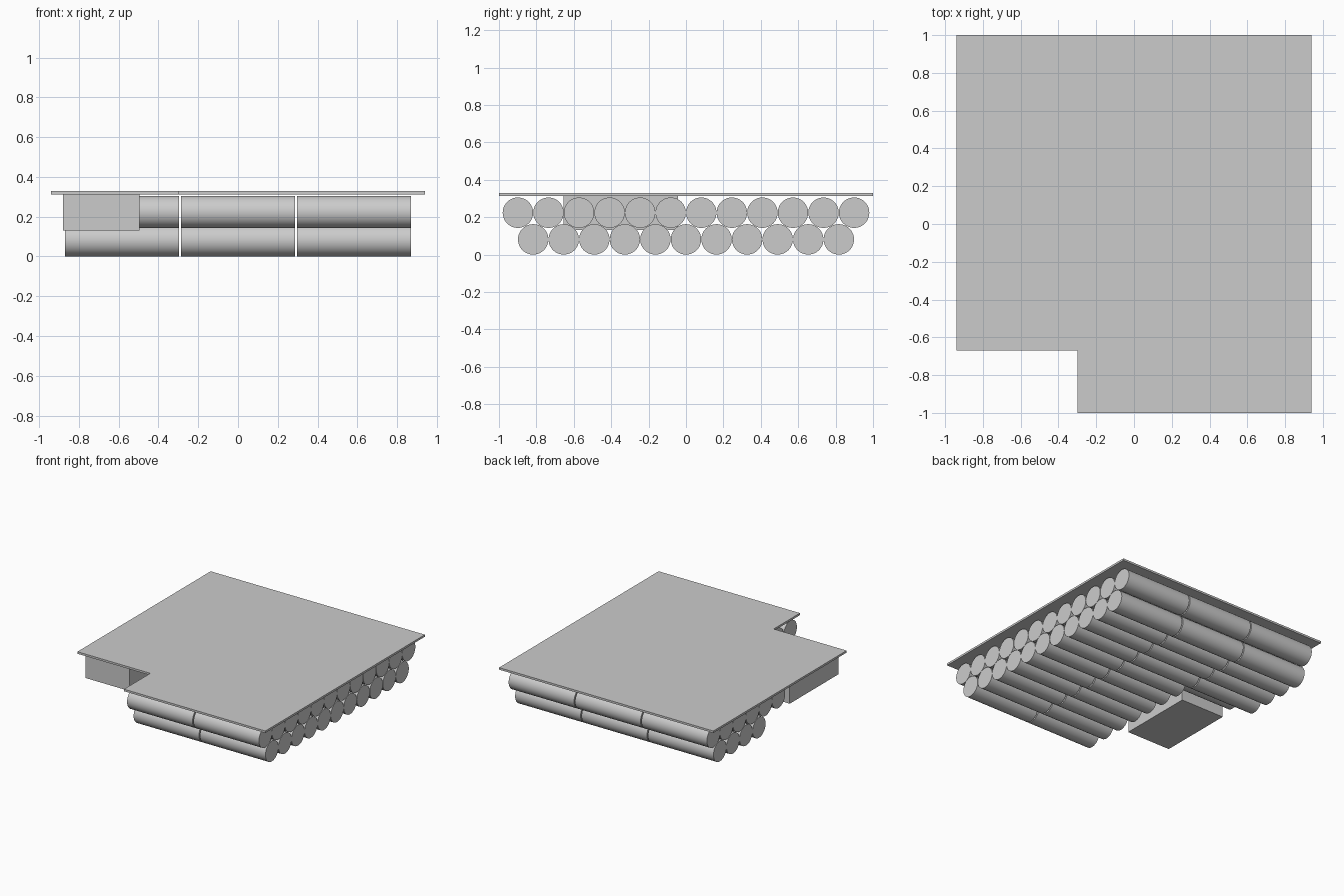
import bpy
import bmesh

default = bpy.data.objects.get("Cube")
if default:
    bpy.data.objects.remove(default, do_unlink=True)

GREY = (0.6, 0.6, 0.6, 1.0)
grey = bpy.data.materials.new("plain_grey")
grey.use_nodes = True
grey.diffuse_color = GREY
grey.node_tree.nodes["Principled BSDF"].inputs["Base Color"].default_value = GREY


def prism(name, outline, bottom, top):
    """Extrude a flat outline between two heights."""
    bm = bmesh.new()
    base = bm.faces.new([bm.verts.new((x, y, bottom)) for x, y in outline])
    side = bmesh.ops.extrude_face_region(bm, geom=[base])["geom"]
    moved = [v for v in side if isinstance(v, bmesh.types.BMVert)]
    bmesh.ops.translate(bm, verts=moved, vec=(0, 0, top - bottom))
    bmesh.ops.recalc_face_normals(bm, faces=bm.faces)
    mesh = bpy.data.meshes.new(name)
    bm.to_mesh(mesh)
    bm.free()
    mesh.materials.append(grey)
    obj = bpy.data.objects.new(name, mesh)
    bpy.context.collection.objects.link(obj)


# Deck plate with one notched corner, and the box hung beneath it
W, DECK, TOP = 0.94, 0.313, 0.329
prism("deck", [(-W, -0.67), (-0.3, -0.67), (-0.3, -1), (W, -1), (W, 1), (-W, 1)], DECK, TOP)
prism("side_box", [(-0.88, -0.655), (-0.495, -0.655), (-0.495, -0.043), (-0.88, -0.043)], 0.131, DECK)

# Float drums: one cylinder lying along x, shared by every drum
RADIUS, LENGTH, PITCH = 0.0813, 0.574, 0.1634
bpy.ops.mesh.primitive_cylinder_add(vertices=48, radius=RADIUS, depth=LENGTH, rotation=(0, 1.570796, 0))
first = bpy.context.object
bpy.ops.object.transform_apply(location=False, rotation=True, scale=False)
bpy.ops.object.shade_smooth_by_angle()
drum_mesh = first.data
drum_mesh.name = "drum"
drum_mesh.materials.append(grey)
bpy.data.objects.remove(first)


def drum_row(name, x, z, count, kept):
    """Place the rearmost drums of a row that is centred on y."""
    for i in range(kept):
        drum = bpy.data.objects.new(f"{name}_{i + 1}", drum_mesh)
        drum.location = (x, ((count - 1) / 2 - i) * PITCH, z)
        bpy.context.collection.objects.link(drum)


# Nested layers; the column above the notch and box is shorter
for column, x, upper, lower in (("right", -0.583, 6, 4), ("middle", 0, 12, 11), ("left", 0.583, 12, 11)):
    drum_row(f"upper_drum_{column}", x, 0.224, 12, upper)
    drum_row(f"lower_drum_{column}", x, RADIUS, 11, lower)
